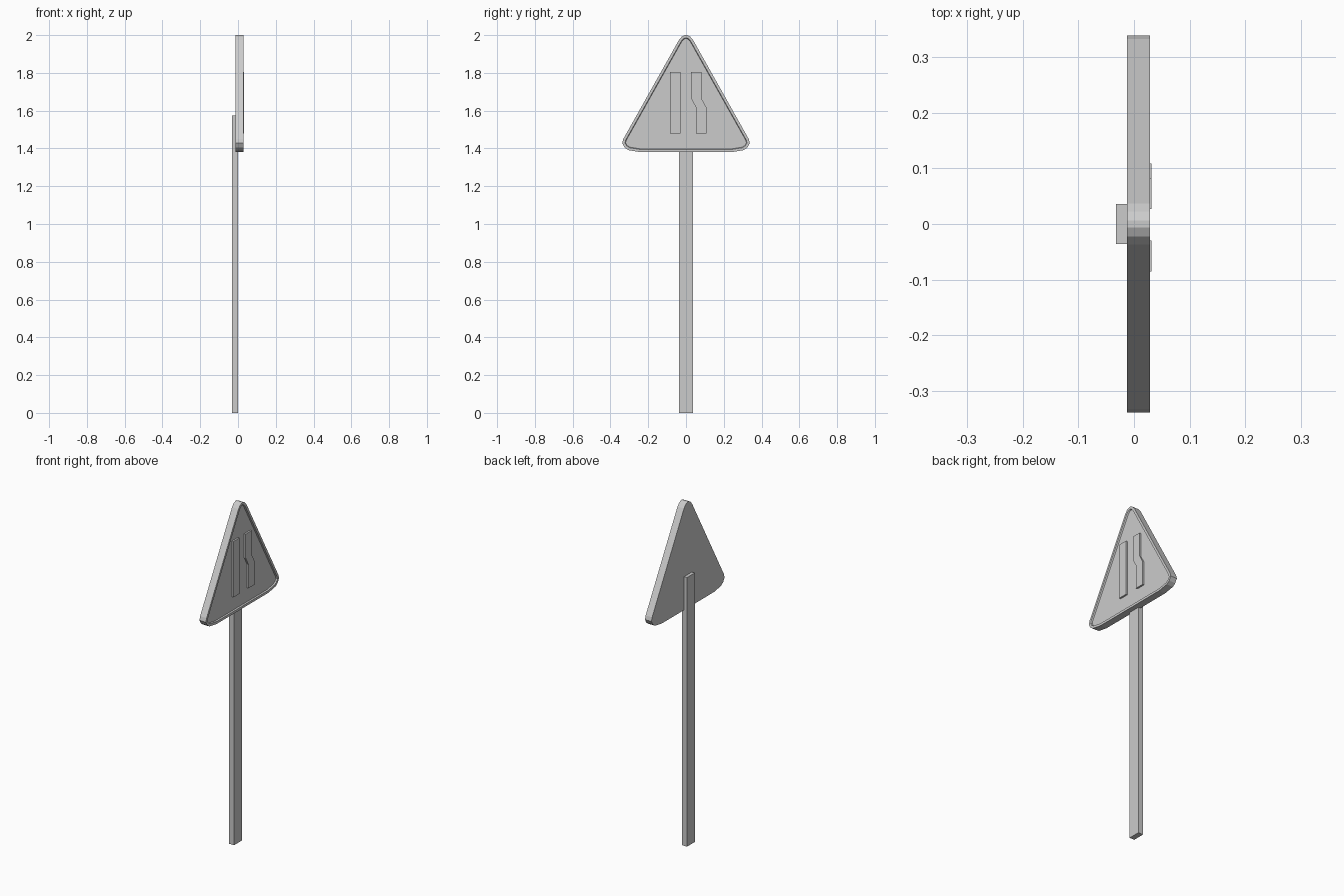
import bpy
import bmesh

if "Cube" in bpy.data.objects:
    bpy.data.objects.remove(bpy.data.objects["Cube"], do_unlink=True)

# One plain grey for the whole sign
grey = bpy.data.materials.new("light_grey")
grey.use_nodes = True
colour = (0.6, 0.6, 0.6, 1)
grey.diffuse_color = colour
grey.node_tree.nodes["Principled BSDF"].inputs["Base Color"].default_value = colour


def plate(name, outline, back, front, rim=0, recess=0):
    """Extrude a (y, z) outline along x, with an optional recessed front."""
    bm = bmesh.new()
    face = bm.faces.new([bm.verts.new((back, y, z)) for y, z in outline])
    new = bmesh.ops.extrude_face_region(bm, geom=[face], use_keep_orig=True)["geom"]
    bmesh.ops.translate(bm, vec=(front - back, 0, 0),
                        verts=[g for g in new if isinstance(g, bmesh.types.BMVert)])
    bmesh.ops.recalc_face_normals(bm, faces=bm.faces)
    if rim:
        cap = [f for f in bm.faces if f.normal.x > 0.9]
        bmesh.ops.inset_region(bm, faces=cap, thickness=rim, use_even_offset=True)
        bmesh.ops.inset_region(bm, faces=cap, thickness=0.003, depth=-recess,
                               use_even_offset=True)
    mesh = bpy.data.meshes.new(name)
    bm.to_mesh(mesh)
    bm.free()
    mesh.materials.append(grey)
    obj = bpy.data.objects.new(name, mesh)
    bpy.context.collection.objects.link(obj)
    return obj


def bar(y0, y1, z0, z1):
    return [(y0, z0), (y1, z0), (y1, z1), (y0, z1)]


# Post behind the panel
plate("post", bar(-0.036, 0.036, 0, 1.575), -0.032, 0)

# Triangular panel with rounded corners and a raised rim
half = [(0.24, 1.38), (0.312, 1.392), (0.325, 1.405), (0.338, 1.428),
        (0.332, 1.45), (0.037, 1.975), (0.022, 1.992), (0.006, 2.0)]
half[1] = (0.305, 1.391)
outline = half + [(-y, z) for y, z in reversed(half)]
plate("sign_panel", outline, -0.013, 0.029, rim=0.014, recess=0.008)

# Raised lane symbols: a straight bar and a bar with a sideways jog
plate("straight_lane_bar", bar(-0.085, -0.03, 1.478, 1.805), 0.015, 0.031)
left_edge = [(0.027, 1.805), (0.027, 1.665), (0.054, 1.615), (0.054, 1.478)]
right_edge = [(y + 0.055, z) for y, z in reversed(left_edge)]
plate("narrowing_lane_bar", left_edge + right_edge, 0.015, 0.031)
